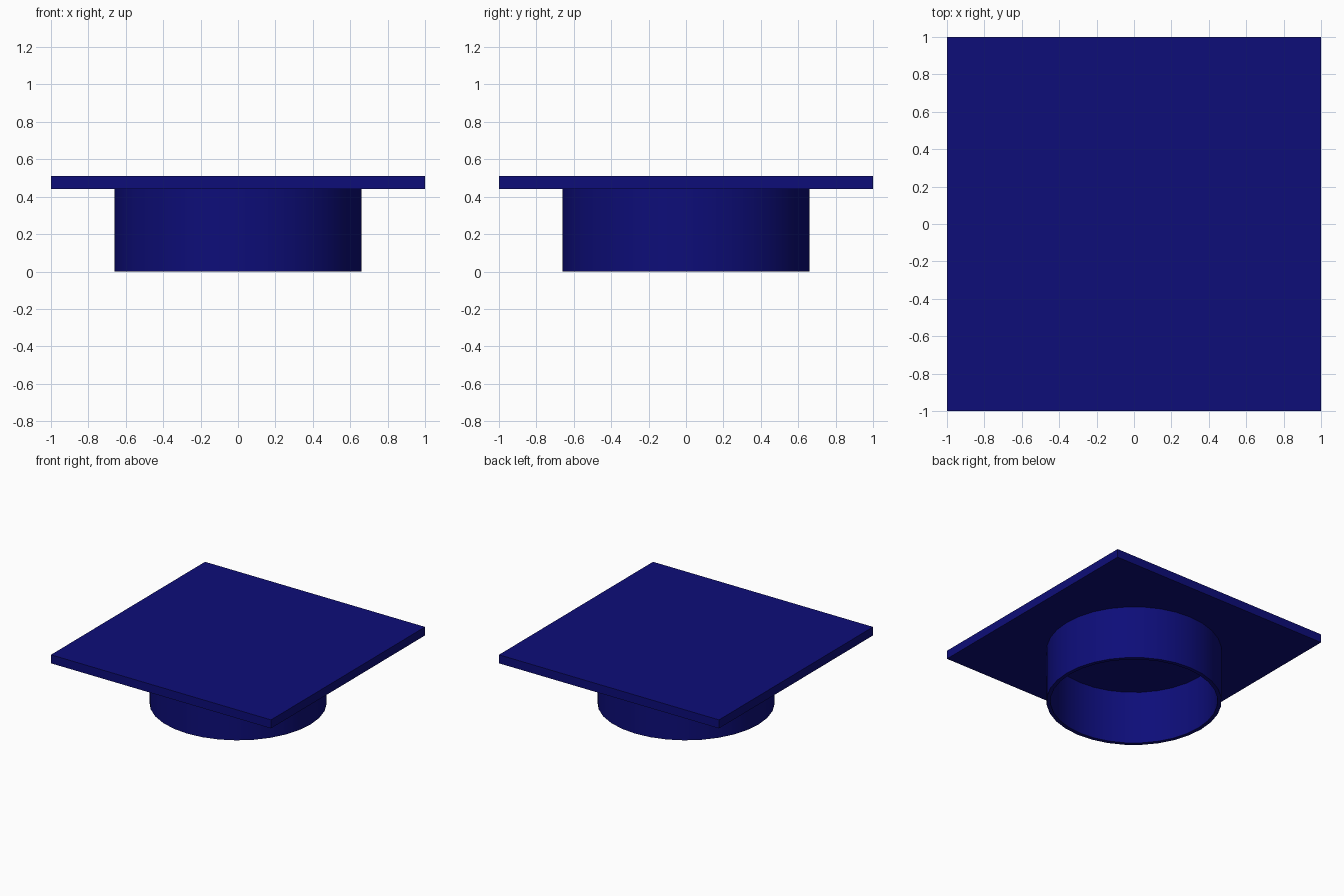
import bpy, bmesh, math

if "Cube" in bpy.data.objects:
    bpy.data.objects.remove(bpy.data.objects["Cube"])

SIDES = 32
R_OUT, R_IN = 0.66, 0.63
Z_BOARD, Z_TOP = 0.44, 0.51

navy = bpy.data.materials.new("navy_cloth")
navy.diffuse_color = (0.004, 0.004, 0.19, 1)
navy.use_nodes = True
navy.node_tree.nodes["Principled BSDF"].inputs["Base Color"].default_value = navy.diffuse_color


def finish(bm, name):
    bmesh.ops.recalc_face_normals(bm, faces=bm.faces)
    mesh = bpy.data.meshes.new(name)
    bm.to_mesh(mesh)
    bm.free()
    ob = bpy.data.objects.new(name, mesh)
    bpy.context.collection.objects.link(ob)
    mesh.materials.append(navy)
    return ob


# Square flat board on top
bm = bmesh.new()
bmesh.ops.create_cube(bm, size=1)
bmesh.ops.scale(bm, verts=bm.verts, vec=(2, 2, Z_TOP - Z_BOARD))
bmesh.ops.translate(bm, verts=bm.verts, vec=(0, 0, (Z_TOP + Z_BOARD) / 2))
finish(bm, "board")

# Hollow head band: a thin wall profile spun round, open to the board above
bm = bmesh.new()
profile = [(R_OUT, Z_BOARD), (R_OUT, 0), (R_IN, 0), (R_IN, Z_BOARD)]
verts = [bm.verts.new((r, 0, z)) for r, z in profile]
edges = [bm.edges.new(pair) for pair in zip(verts, verts[1:])]
bmesh.ops.spin(bm, geom=verts + edges, cent=(0, 0, 0), axis=(0, 0, 1),
               angle=math.tau, steps=SIDES)
bmesh.ops.remove_doubles(bm, verts=bm.verts, dist=1e-4)
band = finish(bm, "head_band")
bpy.context.view_layer.objects.active = band
band.select_set(True)
bpy.ops.object.shade_smooth_by_angle(angle=math.radians(30))
